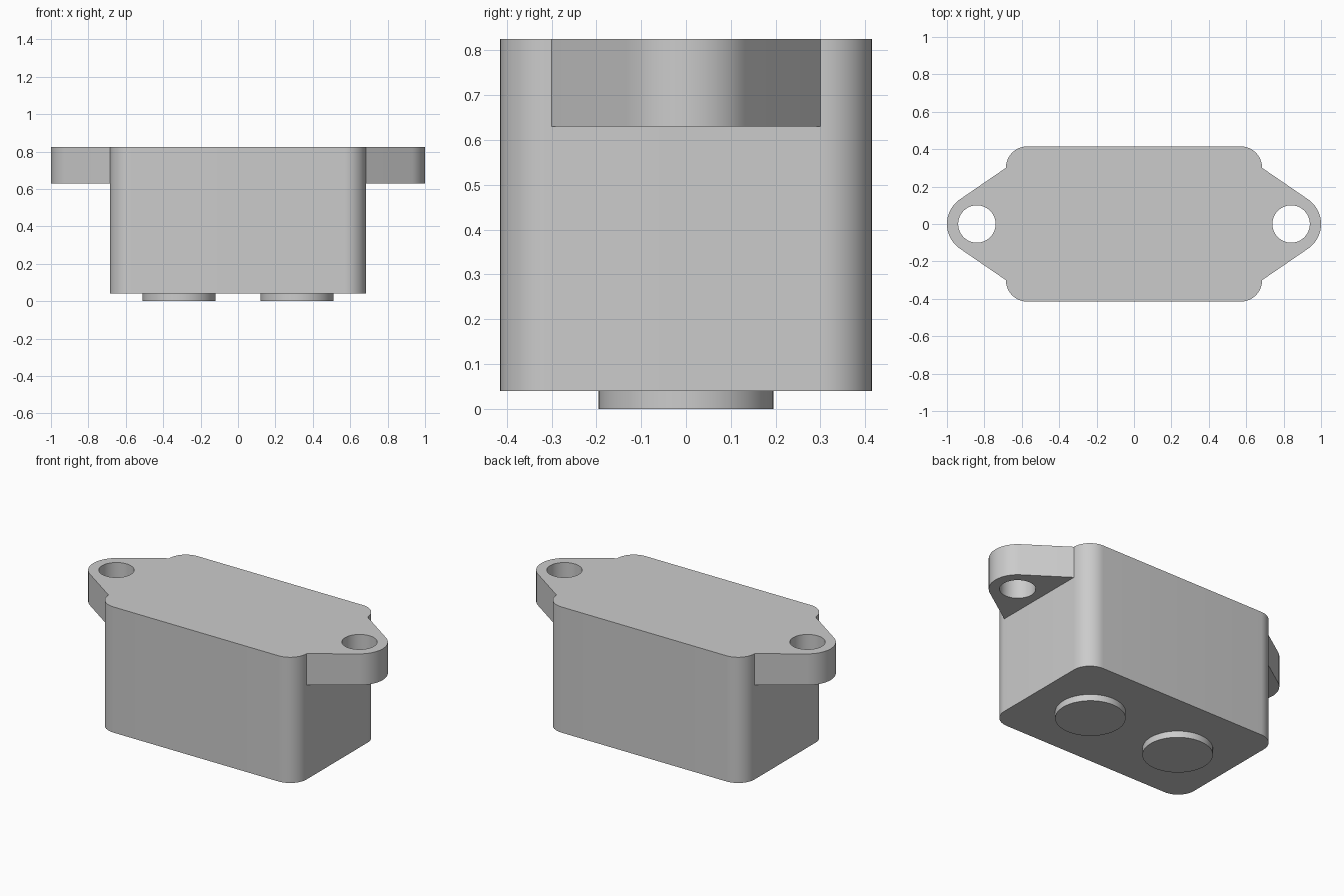
import bpy, bmesh
from math import sin, cos, pi, radians, atan2, acos, hypot

cube = bpy.data.objects.get("Cube")
if cube:
    bpy.data.objects.remove(cube, do_unlink=True)

# Single grey material
grey = bpy.data.materials.new("matte_grey")
grey.use_nodes = True
colour = (0.6, 0.6, 0.6, 1)
grey.diffuse_color = colour
grey.node_tree.nodes["Principled BSDF"].inputs["Base Color"].default_value = colour

HALF_X, HALF_Y, CORNER = 0.685, 0.415, 0.115
TOP, BASE, EAR_BASE = 0.825, 0.04, 0.63
EAR_X, EAR_R, HOLE_R = 0.84, 0.16, 0.1


def arc(cx, cy, r, start, end, steps):
    angles = [start + (end - start) * i / steps for i in range(steps + 1)]
    return [(cx + r * cos(a), cy + r * sin(a)) for a in angles]


def circle(cx, cy, r, steps=64):
    return arc(cx, cy, r, 0, 2 * pi, steps)[:-1]


def prism(name, loops, z0, z1):
    """Extrude an outline, with optional hole outlines, from z0 to z1."""
    bm = bmesh.new()
    edges = []
    for loop in loops:
        vs = [bm.verts.new((x, y, z0)) for x, y in loop]
        edges += [bm.edges.new((v, vs[i - 1])) for i, v in enumerate(vs)]
    if len(loops) == 1:
        bm.faces.new(vs)
    else:
        bmesh.ops.triangle_fill(bm, use_beauty=True, edges=edges)
    ext = bmesh.ops.extrude_face_region(bm, geom=bm.faces[:], use_keep_orig=True)
    tops = [g for g in ext["geom"] if isinstance(g, bmesh.types.BMVert)]
    bmesh.ops.translate(bm, verts=tops, vec=(0, 0, z1 - z0))
    bmesh.ops.recalc_face_normals(bm, faces=bm.faces[:])
    mesh = bpy.data.meshes.new(name)
    bm.to_mesh(mesh)
    bm.free()
    mesh.materials.append(grey)
    obj = bpy.data.objects.new(name, mesh)
    bpy.context.collection.objects.link(obj)
    bpy.ops.object.select_all(action="DESELECT")
    obj.select_set(True)
    bpy.context.view_layer.objects.active = obj
    bpy.ops.object.shade_smooth_by_angle(angle=radians(30))
    return obj


# Main housing with rounded vertical corners
outline = []
for i, (sx, sy) in enumerate([(1, 1), (-1, 1), (-1, -1), (1, -1)]):
    outline += arc(sx * (HALF_X - CORNER), sy * (HALF_Y - CORNER), CORNER,
                   i * pi / 2, (i + 1) * pi / 2, 14)
prism("housing", [outline], BASE, TOP)

# Mounting ears: straight sides tangent to a rounded tip, with a through hole
root_y = HALF_Y - CORNER
dx, dy = HALF_X - EAR_X, root_y
tangent = atan2(dy, dx) - acos(EAR_R / hypot(dx, dy))
ear = [(HALF_X, -root_y)] + arc(EAR_X, 0, EAR_R, -tangent, tangent, 24) + [(HALF_X, root_y)]
hole = circle(EAR_X, 0, HOLE_R)

# Mirrored ears and round feet
for side, s in (("left", 1), ("right", -1)):
    prism(side + "_mounting_ear",
          [[(s * x, y) for x, y in loop] for loop in (ear, hole)], EAR_BASE, TOP)
    prism(side + "_round_foot", [circle(s * 0.315, 0, 0.195)], 0, BASE)
